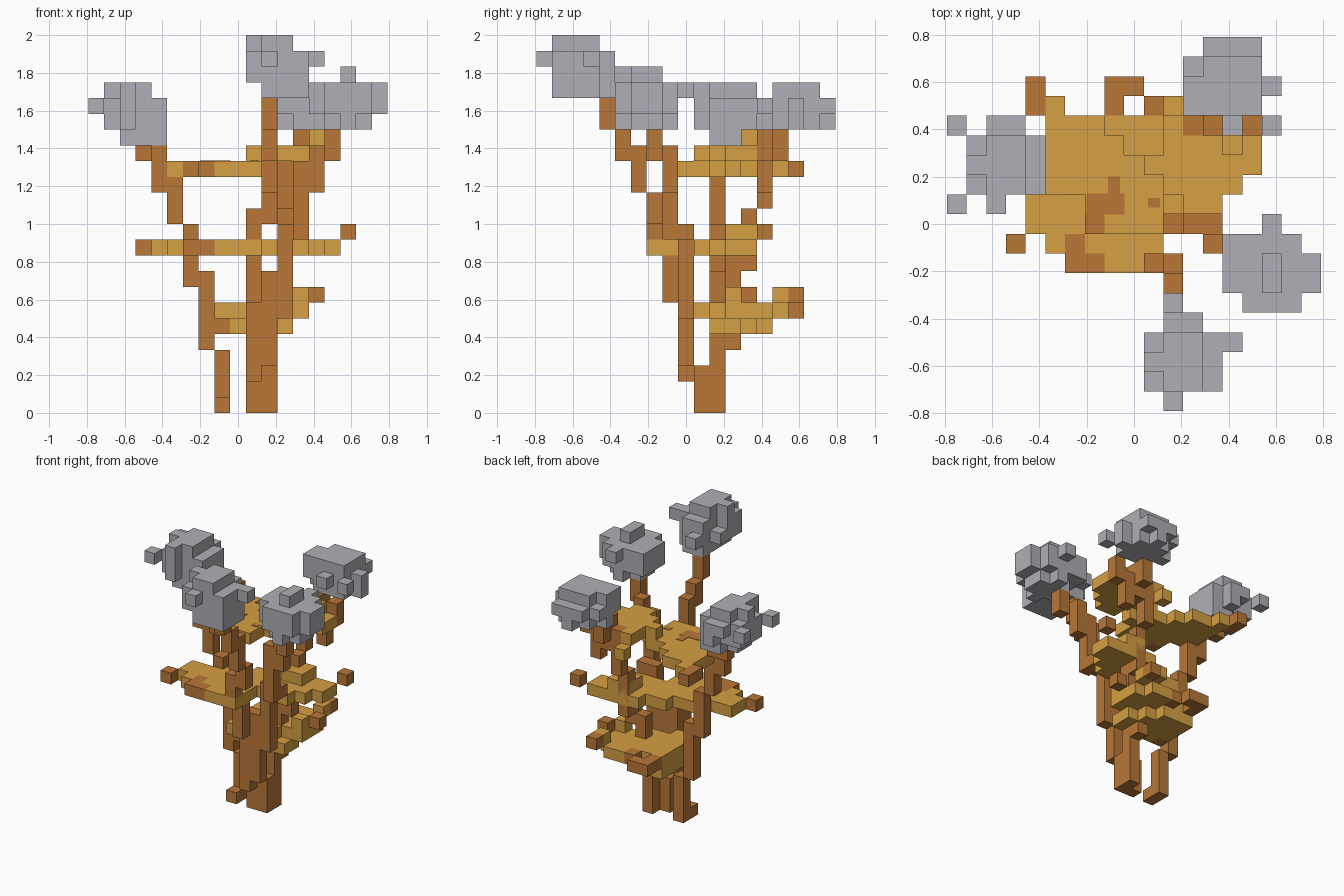
import bpy, bmesh
from mathutils import Vector

cube = bpy.data.objects.get("Cube")
if cube:
    bpy.data.objects.remove(cube)

U = 2 / 24          # edge of one block
HALF = 19 * U / 2   # the block grid is 19 x 19 x 24


def material(name, rgb):
    m = bpy.data.materials.new(name)
    m.diffuse_color = (*rgb, 1)
    m.use_nodes = True
    b = m.node_tree.nodes["Principled BSDF"]
    b.inputs["Base Color"].default_value = (*rgb, 1)
    b.inputs["Roughness"].default_value = 0.9
    return m


BROWN = material("bark brown", (0.48, 0.184, 0.039))
OCHRE = material("shelf ochre", (0.67, 0.35, 0.056))
GREY = material("crown grey", (0.43, 0.43, 0.465))

DIRS = [(1, 0, 0), (-1, 0, 0), (0, 1, 0), (0, -1, 0), (0, 0, 1), (0, 0, -1)]


def finish(name, bm, mat):
    me = bpy.data.meshes.new(name)
    bm.to_mesh(me)
    bm.free()
    me.materials.append(mat)
    ob = bpy.data.objects.new(name, me)
    bpy.context.collection.objects.link(ob)


def box(i0, i1, j0, j1, k0, k1):
    """Block cells between inclusive grid indices."""
    return {(i, j, k) for i in range(i0, i1 + 1) for j in range(j0, j1 + 1)
            for k in range(k0, k1 + 1)}


def blocks(name, mat, boxes):
    """Join boxes of block cells into one outer shell."""
    cells = set().union(*(box(*b) for b in boxes))
    bm = bmesh.new()
    for c in cells:
        centre = Vector(((c[0] + .5) * U - HALF, (c[1] + .5) * U - HALF, (c[2] + .5) * U))
        for d in DIRS:
            if tuple(a + b for a, b in zip(c, d)) in cells:
                continue
            n = Vector(d)
            s = Vector((d[1], d[2], d[0]))
            t = n.cross(s)
            bm.faces.new([bm.verts.new(centre + (n + s * a + t * b) * U / 2)
                          for a, b in ((-1, -1), (1, -1), (1, 1), (-1, 1))])
    bmesh.ops.remove_doubles(bm, verts=bm.verts, dist=U * .01)
    bmesh.ops.dissolve_limit(bm, angle_limit=.02, verts=bm.verts, edges=bm.edges)
    finish(name, bm, mat)


def shelf(name, k, rows, extra=()):
    """Flat shelf one block thick; rows are (j, first i, last i)."""
    blocks(name, OCHRE, [(a, b, j, j, k, k) for j, a, b in rows] + list(extra))


# Trunk base and the four stems
blocks("trunk_base", BROWN, [
    (10, 11, 10, 10, 0, 2), (11, 11, 11, 11, 0, 2), (10, 10, 9, 9, 2, 8), (11, 11, 9, 9, 3, 8)])
blocks("front_stem", BROWN, [
    (10, 10, 9, 9, 7, 8), (10, 10, 8, 8, 7, 9), (10, 10, 7, 7, 11, 12), (11, 11, 7, 7, 12, 13),
    (11, 11, 6, 6, 14, 16), (11, 11, 5, 5, 16, 17), (11, 11, 4, 4, 18, 19)])
blocks("left_stem", BROWN, [
    (12, 12, 9, 9, 6, 11), (13, 13, 9, 9, 11, 11), (13, 13, 8, 8, 11, 15),
    (14, 14, 8, 8, 14, 16), (15, 15, 7, 7, 16, 17)])
blocks("back_stem", BROWN, [
    (11, 11, 11, 11, 3, 4), (11, 11, 12, 12, 4, 8), (12, 12, 12, 12, 8, 9),
    (12, 12, 13, 13, 9, 12), (12, 12, 14, 14, 13, 16), (13, 13, 14, 14, 15, 17),
    (13, 13, 15, 15, 16, 17), (14, 14, 14, 14, 14, 16), (15, 15, 14, 14, 16, 17)])
blocks("right_stem", BROWN, [
    (8, 8, 10, 10, 0, 0), (8, 8, 11, 11, 0, 3), (7, 7, 11, 11, 4, 8), (6, 6, 11, 11, 8, 11),
    (5, 5, 11, 11, 12, 14), (4, 4, 11, 11, 14, 16), (3, 4, 12, 12, 16, 16)])

# Shelves, from the lowest up
shelf("low_shelf", 5, [(11, 9, 12), (12, 8, 12), (13, 8, 11), (14, 8, 10)])
shelf("low_back_shelf", 6, [
    (10, 8, 9), (11, 8, 11), (12, 8, 13), (13, 8, 13), (14, 8, 13), (15, 11, 12)],
    [(13, 13, 12, 12, 7, 7), (13, 13, 15, 15, 7, 7)])
shelf("middle_right_shelf", 10, [(7, 8, 10), (8, 7, 10), (9, 4, 10), (10, 4, 9), (11, 7, 8)],
      [(5, 5, 8, 8, 10, 10)])
shelf("middle_left_shelf", 10, [(10, 10, 13), (11, 9, 14), (12, 9, 15), (13, 11, 15)],
      [(12, 13, 12, 13, 11, 11)])
shelf("upper_right_shelf", 15, [
    (9, 8, 10), (10, 7, 10), (11, 5, 11), (12, 5, 10), (13, 5, 8), (14, 5, 7), (15, 5, 5)])
shelf("upper_back_shelf", 16, [
    (10, 12, 13), (11, 11, 14), (12, 10, 15), (13, 11, 15), (14, 11, 11)],
    [(14, 14, 13, 13, 17, 17), (11, 11, 15, 15, 15, 15)])

# Brown tips at the shelf rims
blocks("shelf_tips", BROWN, [
    (6, 6, 7, 8, 10, 10), (7, 7, 7, 7, 10, 10), (3, 3, 8, 8, 10, 10), (16, 16, 14, 14, 11, 11),
    (4, 4, 15, 16, 15, 15), (7, 7, 9, 9, 15, 15), (10, 10, 15, 15, 6, 6),
    (8, 8, 15, 16, 6, 6), (9, 9, 16, 16, 6, 6), (13, 13, 16, 16, 7, 7),
    (14, 14, 13, 13, 7, 7), (8, 8, 11, 11, 5, 5)])

# Thin brown stains on the top and front rim of the upper shelf
bm = bmesh.new()
for x0, x1, y0, y1, z0, z1 in (
        (-.20, -.04, .04, .13, 1.33, 1.336), (-.11, -.06, .13, .20, 1.33, 1.336),
        (.06, .11, .07, .11, 1.33, 1.336), (-.29, -.21, .122, .128, 1.252, 1.331)):
    made = bmesh.ops.create_cube(bm, size=1)["verts"]
    bmesh.ops.scale(bm, verts=made, vec=(x1 - x0, y1 - y0, z1 - z0))
    bmesh.ops.translate(bm, verts=made, vec=((x0 + x1) / 2, (y0 + y1) / 2, (z0 + z1) / 2))
finish("shelf_stains", bm, BROWN)

# Four lumpy crowns
blocks("front_crown", GREY, [
    (10, 12, 1, 2, 21, 22), (11, 12, 1, 3, 23, 23), (10, 10, 2, 2, 23, 23), (10, 10, 3, 3, 21, 21),
    (11, 13, 1, 3, 20, 22), (11, 12, 4, 4, 20, 22), (11, 11, 0, 0, 22, 22),
    (11, 11, 5, 5, 21, 21), (14, 14, 3, 3, 22, 22)])
blocks("left_crown", GREY, [
    (15, 17, 5, 8, 19, 20), (15, 17, 6, 7, 18, 18), (16, 16, 5, 8, 18, 18),
    (14, 14, 6, 8, 19, 20), (18, 18, 6, 7, 19, 20),
    (16, 16, 6, 7, 21, 21), (16, 16, 9, 9, 20, 20)])
blocks("back_crown", GREY, [
    (12, 15, 15, 16, 20, 20), (13, 15, 17, 17, 20, 20), (12, 15, 15, 17, 19, 19),
    (12, 15, 16, 16, 18, 18), (13, 15, 15, 17, 18, 18), (13, 15, 18, 18, 19, 19),
    (14, 14, 18, 18, 18, 18), (16, 16, 16, 16, 18, 19),
    (16, 16, 14, 14, 19, 19), (14, 14, 14, 14, 19, 19)])
blocks("right_crown", GREY, [
    (1, 3, 12, 12, 18, 20), (2, 3, 13, 13, 18, 20), (1, 1, 13, 13, 18, 19),
    (2, 3, 11, 11, 18, 20), (1, 1, 11, 11, 18, 19),
    (2, 4, 11, 12, 17, 19), (3, 4, 13, 13, 17, 19), (2, 2, 14, 14, 19, 19),
    (3, 3, 14, 14, 18, 19), (2, 2, 10, 10, 18, 20),
    (0, 0, 10, 10, 19, 19), (0, 0, 14, 14, 19, 19)])
